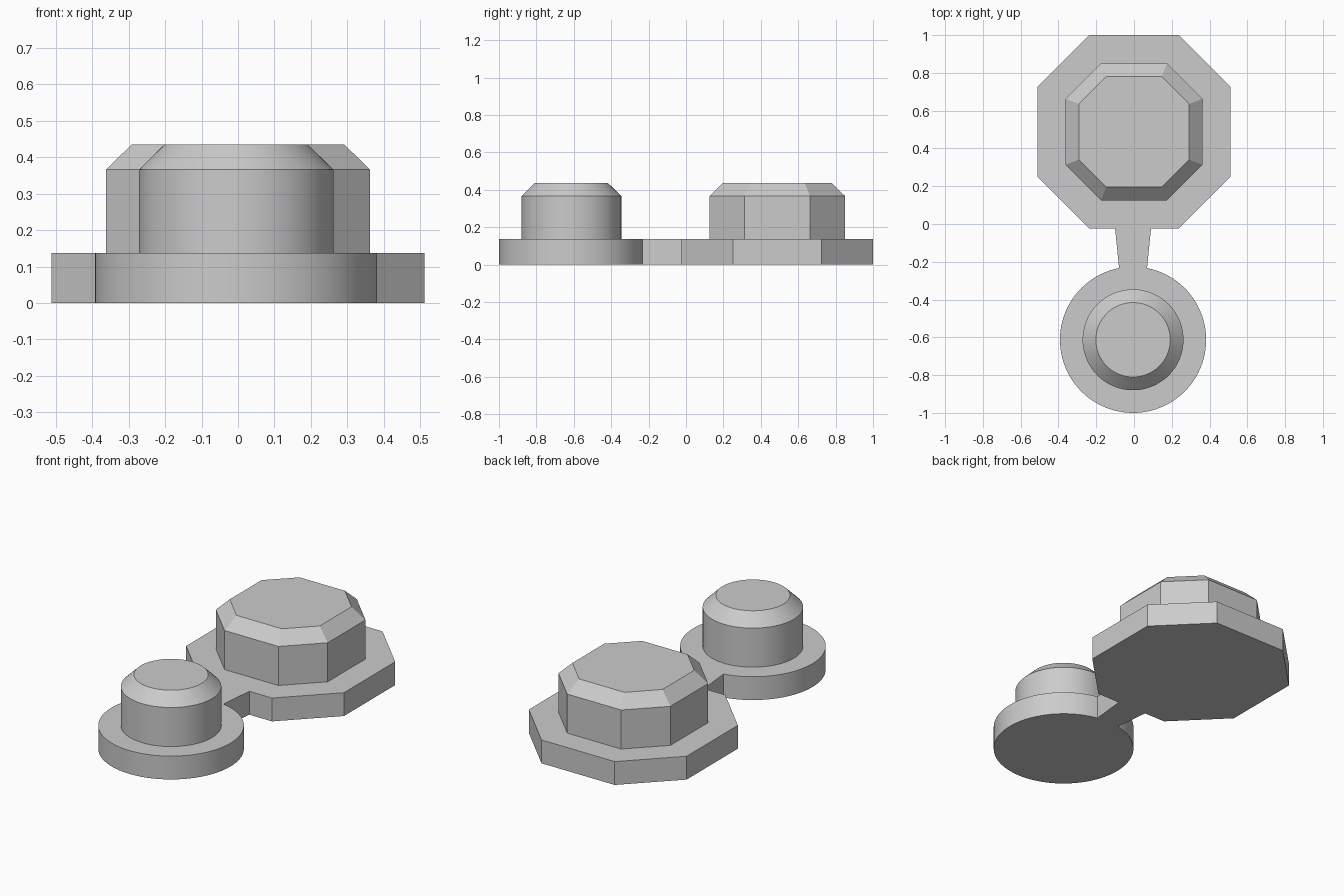
import bpy, bmesh, math

cube = bpy.data.objects.get("Cube")
if cube:
    bpy.data.objects.remove(cube)

grey = bpy.data.materials.new("plain grey")
grey.use_nodes = True
grey.diffuse_color = (0.6, 0.6, 0.6, 1)
grey.node_tree.nodes["Principled BSDF"].inputs["Base Color"].default_value = (0.6, 0.6, 0.6, 1)

BASE_Z, SHOULDER_Z, TOP_Z = 0.137, 0.366, 0.435
OCT_Y = 0.488
DISC_X, DISC_Y, DISC_R = -0.005, -0.613, 0.387


def octagon(half, side):
    """Counter-clockwise octagon from its half width and half side length."""
    pts = [(side, -half), (half, -side), (half, side), (side, half)]
    pts += [(-x, -y) for x, y in pts]
    return [(x, y + OCT_Y) for x, y in pts]


def arc(radius, start, end, steps):
    return [(DISC_X + radius * math.cos(start + (end - start) * i / steps),
             DISC_Y + radius * math.sin(start + (end - start) * i / steps))
            for i in range(steps + 1)]


def circle(radius):
    return arc(radius, 0, math.tau, 96)[:-1]


def stack(name, sections):
    """Solid through matching outlines, each given as (outline, height)."""
    bm = bmesh.new()
    rings = [[bm.verts.new((x, y, z)) for x, y in pts] for pts, z in sections]
    for low, high in zip(rings, rings[1:]):
        for i in range(len(low)):
            j = (i + 1) % len(low)
            bm.faces.new((low[i], low[j], high[j], high[i]))
    bm.faces.new(rings[0][::-1])
    bm.faces.new(rings[-1])
    bmesh.ops.recalc_face_normals(bm, faces=bm.faces)
    mesh = bpy.data.meshes.new(name)
    bm.to_mesh(mesh)
    bm.free()
    mesh.materials.append(grey)
    obj = bpy.data.objects.new(name, mesh)
    bpy.context.collection.objects.link(obj)
    bpy.ops.object.select_all(action="DESELECT")
    obj.select_set(True)
    bpy.context.view_layer.objects.active = obj
    bpy.ops.object.shade_smooth_by_angle(angle=math.radians(30))
    return obj


# Base plate: octagon, tapered neck and round disc in one outline
gap = math.asin(0.074 / DISC_R)
neck_y = OCT_Y - 0.512
outline = octagon(0.512, 0.2375)
outline += [(DISC_X - 0.095, neck_y)]
outline += arc(DISC_R, math.pi / 2 + gap, math.pi * 2.5 - gap, 90)
outline += [(DISC_X + 0.095, neck_y)]
# The octagon list starts right of the neck, so rotate its front-left corner into place
corners = octagon(0.512, 0.2375)
front_left = min(range(8), key=lambda i: (round(corners[i][1], 4), corners[i][0]))
ordered = corners[front_left + 1:] + corners[:front_left + 1]
outline = ordered + outline[8:]
stack("base_plate", [(outline, 0), (outline, BASE_Z)])

# Chamfered octagonal plug
body = octagon(0.363, 0.175)
stack("octagonal_plug", [(body, BASE_Z), (body, SHOULDER_Z), (octagon(0.292, 0.147), TOP_Z)])

# Chamfered round plug
body = circle(0.267)
stack("round_plug", [(body, BASE_Z), (body, SHOULDER_Z), (circle(0.197), TOP_Z)])
